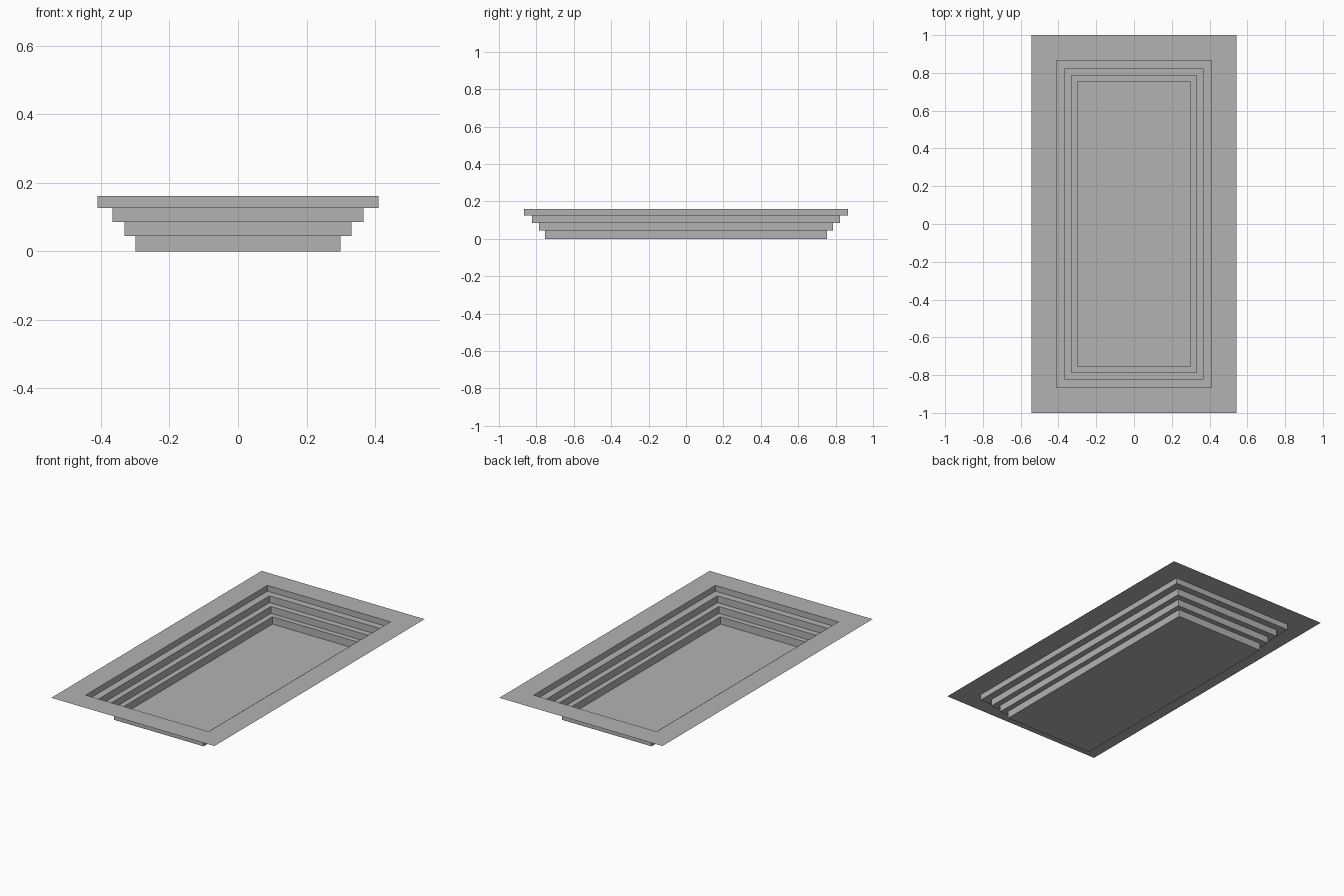
import bpy, bmesh

if "Cube" in bpy.data.objects:
    bpy.data.objects.remove(bpy.data.objects["Cube"])

grey = bpy.data.materials.new("plain grey")
grey.diffuse_color = (0.45, 0.45, 0.45, 1.0)
grey.use_nodes = True
grey.node_tree.nodes["Principled BSDF"].inputs["Base Color"].default_value = grey.diffuse_color

# Steps from the floor upward: half width, half length, bottom z, top z
STEPS = [
    (0.299, 0.754, 0.000, 0.044),
    (0.331, 0.786, 0.044, 0.085),
    (0.366, 0.823, 0.085, 0.126),
    (0.410, 0.865, 0.126, 0.161),
]
RIM = (0.543, 1.0, 0.161)


def ring(bm, hx, hy, z):
    return [bm.verts.new((sx * hx, sy * hy, z))
            for sx, sy in ((-1, -1), (1, -1), (1, 1), (-1, 1))]


def bridge(bm, inner, outer):
    for i in range(4):
        j = (i + 1) % 4
        bm.faces.new((inner[j], inner[i], outer[i], outer[j]))


bm = bmesh.new()

# Floor panel, then a vertical riser and a flat tread for each step
last = None
for hx, hy, z0, z1 in STEPS:
    low = ring(bm, hx, hy, z0)
    if last is None:
        bm.faces.new(low)
    else:
        bridge(bm, last, low)
    last = ring(bm, hx, hy, z1)
    bridge(bm, low, last)

# Wide flat rim around the top
bridge(bm, last, ring(bm, *RIM))

mesh = bpy.data.meshes.new("stepped_recess")
bm.to_mesh(mesh)
bm.free()
mesh.materials.append(grey)
obj = bpy.data.objects.new("stepped_recess", mesh)
bpy.context.collection.objects.link(obj)
